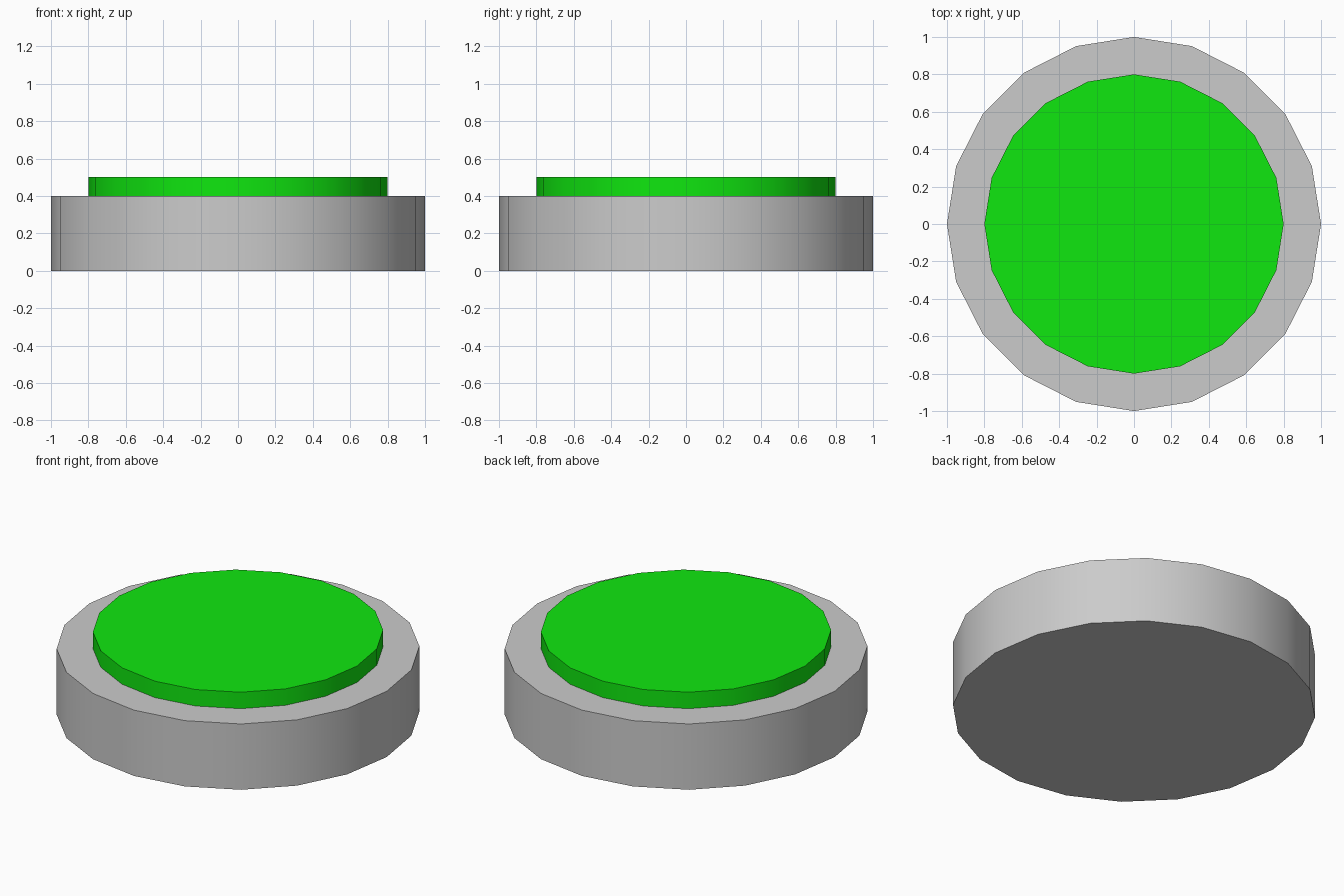
import bpy
import math

if "Cube" in bpy.data.objects:
    bpy.data.objects.remove(bpy.data.objects["Cube"])

SIDES = 20


def disc(name, radius, z_bottom, z_top):
    """Upright 20-sided drum with smooth walls and crisp rims."""
    bpy.ops.mesh.primitive_cylinder_add(
        vertices=SIDES, radius=radius, depth=z_top - z_bottom,
        location=(0, 0, (z_bottom + z_top) / 2))
    obj = bpy.context.object
    obj.name = name
    bpy.ops.object.shade_smooth_by_angle(angle=math.radians(30))
    return obj


# Grey housing
disc("button_base", 1.0, 0.0, 0.4)

# Green push cap resting on the housing
cap = disc("button_cap", 0.8, 0.4, 0.5)
green = bpy.data.materials.new("green")
green.diffuse_color = (0.005, 0.8, 0.005, 1)
green.use_nodes = True
green.node_tree.nodes["Principled BSDF"].inputs["Base Color"].default_value = green.diffuse_color
cap.data.materials.append(green)
